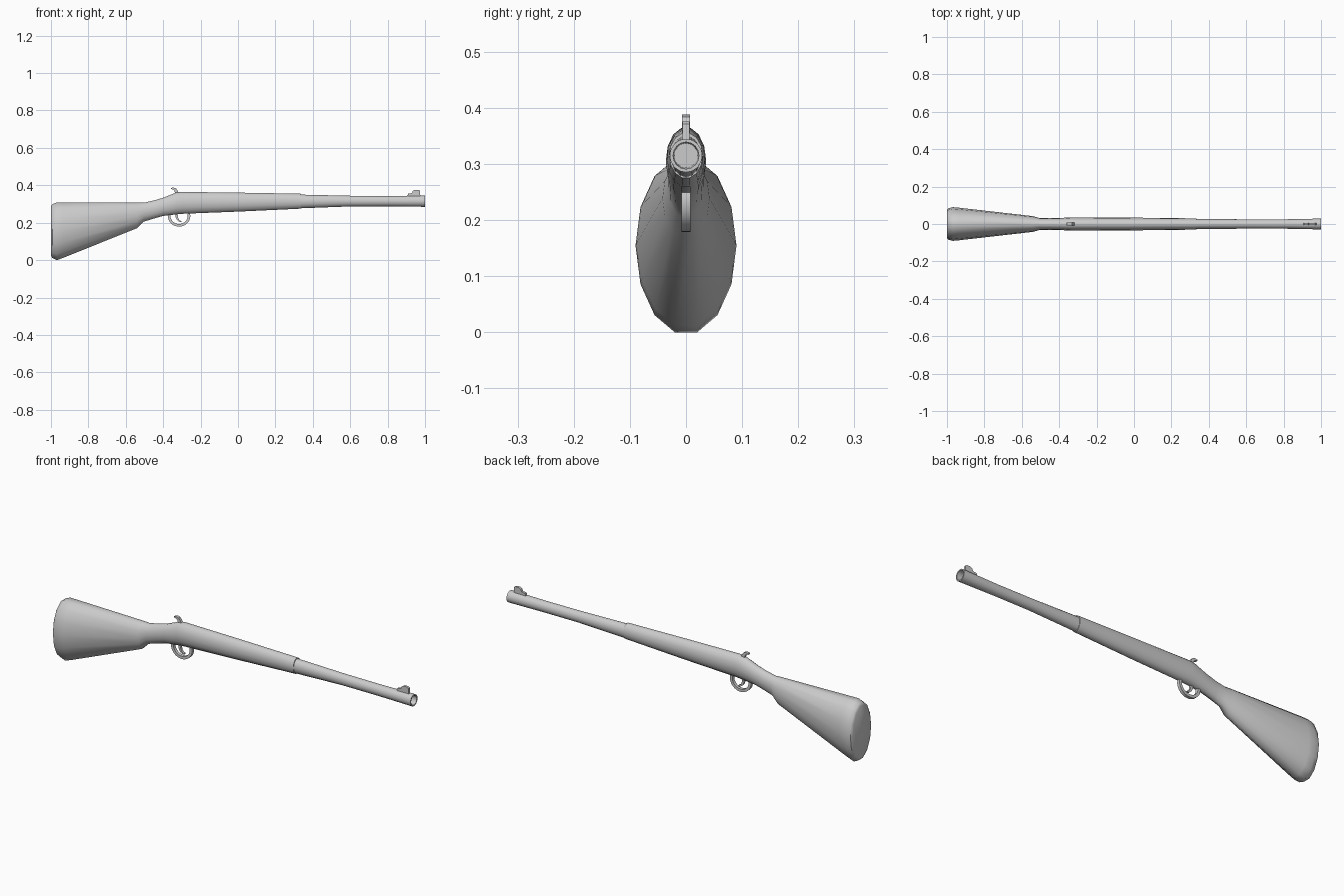
import bpy, bmesh
from math import sin, cos, pi, tau, radians

if "Cube" in bpy.data.objects:
    bpy.data.objects.remove(bpy.data.objects["Cube"])


def finish(name, bm, angle=40):
    bmesh.ops.recalc_face_normals(bm, faces=bm.faces)
    me = bpy.data.meshes.new(name)
    bm.to_mesh(me)
    bm.free()
    ob = bpy.data.objects.new(name, me)
    bpy.context.collection.objects.link(ob)
    bpy.ops.object.select_all(action='DESELECT')
    ob.select_set(True)
    bpy.context.view_layer.objects.active = ob
    bpy.ops.object.shade_smooth_by_angle(angle=radians(angle))
    return ob


def loft(name, sections, sides):
    """Elliptical sections along x: (x, z bottom, z top, half width)."""
    bm = bmesh.new()
    rings = []
    for x, lo, hi, w in sections:
        c, r = (lo + hi) / 2, (hi - lo) / 2
        rings.append([bm.verts.new((x, w * cos(tau * i / sides), c + r * sin(tau * i / sides)))
                      for i in range(sides)])
    for a, b in zip(rings, rings[1:]):
        for i in range(sides):
            j = (i + 1) % sides
            bm.faces.new((a[i], a[j], b[j], b[i]))
    bm.faces.new(rings[0])
    bm.faces.new(rings[-1])
    return finish(name, bm)


def ribbon(name, path, half):
    """Rectangular bar swept through (x, z, half thickness, normal x, normal z) points."""
    bm = bmesh.new()
    rings = []
    for x, z, t, nx, nz in path:
        rings.append([bm.verts.new((x + s * t * nx, y * half, z + s * t * nz))
                      for s, y in ((-1, -1), (1, -1), (1, 1), (-1, 1))])
    for a, b in zip(rings, rings[1:]):
        for i in range(4):
            j = (i + 1) % 4
            bm.faces.new((a[i], a[j], b[j], b[i]))
    bm.faces.new(rings[0])
    bm.faces.new(rings[-1])
    return finish(name, bm)


def plate(name, outline, half):
    """Side outline in x, z extruded across y."""
    bm = bmesh.new()
    f = bm.faces.new([bm.verts.new((x, -half, z)) for x, z in outline])
    ext = bmesh.ops.extrude_face_region(bm, geom=[f])['geom']
    bmesh.ops.translate(bm, vec=(0, 2 * half, 0),
                        verts=[v for v in ext if isinstance(v, bmesh.types.BMVert)])
    return finish(name, bm, 30)


# Wooden stock, from butt plate to fore-end
loft("stock", [
    (-1.0, 0.022, 0.290, 0.074), (-0.993, 0.008, 0.302, 0.084),
    (-0.968, -0.004, 0.313, 0.090), (-0.935, 0.008, 0.313, 0.087),
    (-0.54, 0.169, 0.309, 0.042), (-0.505, 0.204, 0.308, 0.032),
    (-0.45, 0.221, 0.320, 0.031), (-0.40, 0.235, 0.335, 0.032),
    (-0.33, 0.243, 0.363, 0.036), (-0.30, 0.246, 0.366, 0.036),
    (0.0, 0.258, 0.362, 0.034), (0.335, 0.274, 0.356, 0.030)], 14)

# Barrel with a hollow bore
loft("barrel", [
    (0.30, 0.276, 0.351, 0.027), (0.335, 0.277, 0.350, 0.027), (0.60, 0.287, 0.344, 0.025),
    (0.80, 0.287, 0.343, 0.025), (1.0, 0.285, 0.345, 0.029),
    (1.0, 0.291, 0.339, 0.023), (0.80, 0.293, 0.337, 0.021)], 16)

# Trigger guard ring and curved trigger
guard = []
for i in range(25):
    a = pi * 0.92 + (pi * 1.16) * i / 24
    guard.append((-0.315 + 0.053 * cos(a), 0.236 + 0.050 * sin(a), 0.007, cos(a), sin(a)))
ribbon("trigger_guard", guard, 0.008)
trigger = []
for i in range(9):
    a = pi * (0.95 + 0.55 * i / 8)
    trigger.append((-0.302 + 0.026 * cos(a), 0.238 + 0.032 * sin(a),
                    0.007 - 0.0005 * i, cos(a), sin(a)))
ribbon("trigger", trigger, 0.006)

# Hammer spur curling back over the wrist
plate("hammer", [(-0.335, 0.345), (-0.305, 0.35), (-0.318, 0.362), (-0.324, 0.374),
                 (-0.332, 0.384), (-0.345, 0.388), (-0.358, 0.386), (-0.360, 0.380),
                 (-0.348, 0.378), (-0.340, 0.371), (-0.337, 0.361)], 0.007)

# Stepped front sight
plate("front_sight", [(0.905, 0.338), (0.975, 0.338), (0.973, 0.371), (0.965, 0.376),
                      (0.945, 0.376), (0.935, 0.370), (0.930, 0.358), (0.910, 0.356)], 0.006)
